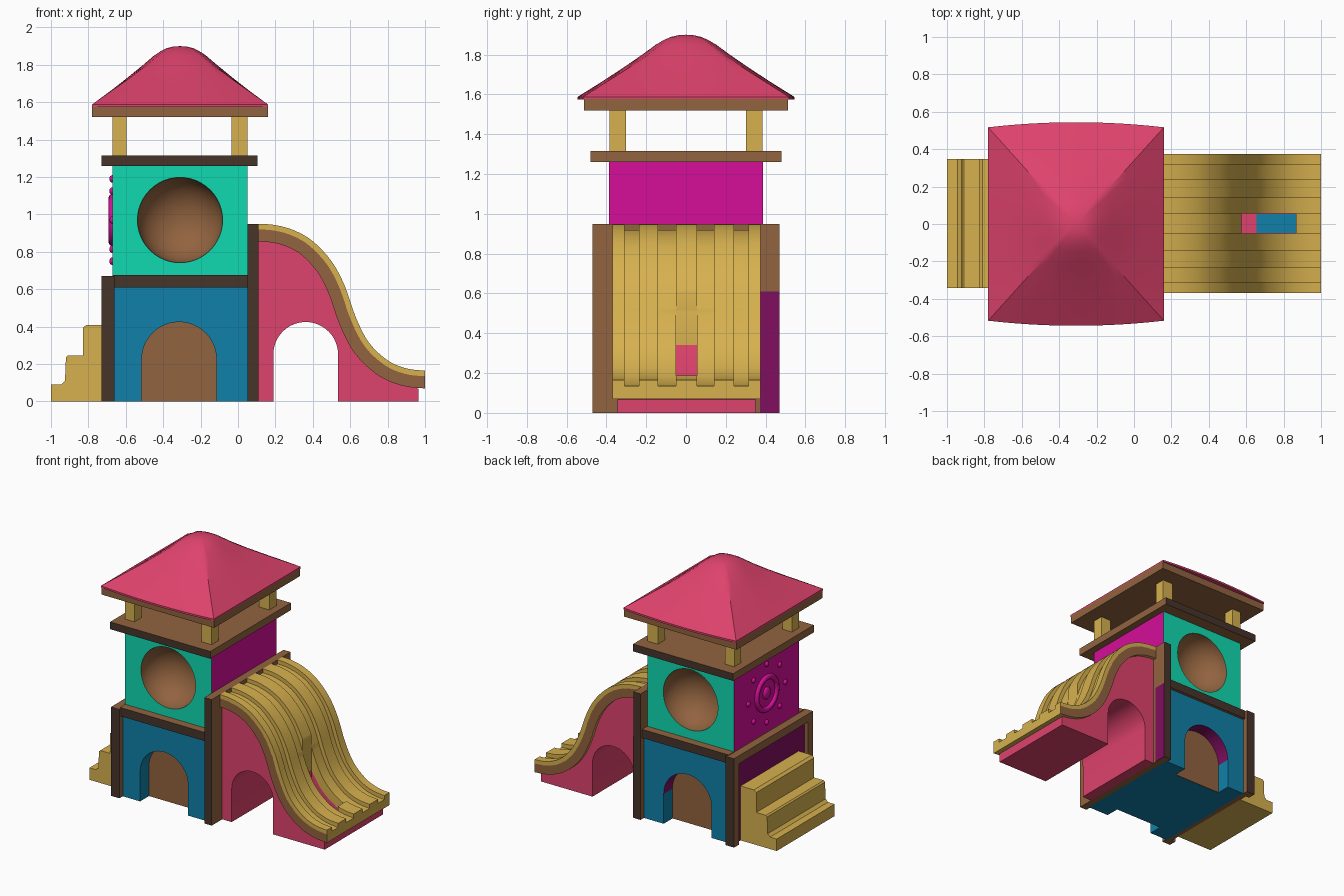
import bpy, bmesh, math
from mathutils import Vector

if "Cube" in bpy.data.objects:
    bpy.data.objects.remove(bpy.data.objects["Cube"])


def material(name, r, g, b):
    m = bpy.data.materials.new(name)
    m.diffuse_color = [((c / 255 + 0.055) / 1.055) ** 2.4 for c in (r, g, b)] + [1]
    m.use_nodes = True
    m.node_tree.nodes["Principled BSDF"].inputs["Base Color"].default_value = m.diffuse_color
    return m


PINK = material("pink", 222, 66, 108)
BROWN = material("brown", 146, 99, 63)
DARK = material("dark_brown", 70, 51, 42)
YELLOW = material("yellow", 215, 177, 79)
TEAL = material("teal", 16, 218, 176)
BLUE = material("blue", 16, 128, 168)
MAGENTA = material("magenta", 214, 14, 152)
PURPLE = material("dark_purple", 128, 14, 96)


def finish(name, bm, *mats):
    bmesh.ops.recalc_face_normals(bm, faces=bm.faces[:])
    me = bpy.data.meshes.new(name)
    bm.to_mesh(me)
    bm.free()
    ob = bpy.data.objects.new(name, me)
    bpy.context.collection.objects.link(ob)
    for m in mats:
        me.materials.append(m)
    return ob


def prism(name, pts, y0, y1, *mats):
    """Outline in x,z extruded along y."""
    bm = bmesh.new()
    a = [bm.verts.new((x, y0, z)) for x, z in pts]
    b = [bm.verts.new((x, y1, z)) for x, z in pts]
    bm.faces.new(a)
    bm.faces.new(b[::-1])
    for i in range(len(pts)):
        j = (i + 1) % len(pts)
        bm.faces.new((a[i], b[i], b[j], a[j]))
    return finish(name, bm, *mats)


def box(name, x0, x1, y0, y1, z0, z1, *mats):
    return prism(name, [(x0, z0), (x1, z0), (x1, z1), (x0, z1)], y0, y1, *mats)


def paint(ob, rule):
    for p in ob.data.polygons:
        p.material_index = rule(p.center, p.normal)


def cut(ob, cutter, keep=False):
    cutter.hide_render = True
    mod = ob.modifiers.new("cut", 'BOOLEAN')
    mod.operation, mod.solver, mod.object = 'DIFFERENCE', 'EXACT', cutter
    bpy.context.view_layer.objects.active = ob
    bpy.ops.object.modifier_apply(modifier=mod.name)
    if not keep:
        bpy.data.objects.remove(cutter)


def smooth(ob, deg=30):
    bpy.ops.object.select_all(action='DESELECT')
    ob.select_set(True)
    bpy.context.view_layer.objects.active = ob
    bpy.ops.object.shade_smooth_by_angle(angle=math.radians(deg))


def arch(cx, r, top, z0=0.0, n=24):
    """Arch outline, left foot over the top to right foot."""
    pts = [(cx - r, z0)]
    pts += [(cx - r * math.cos(math.pi * i / n), top - r + r * math.sin(math.pi * i / n)) for i in range(n + 1)]
    return pts + [(cx + r, z0)]


def dark_ends(ob):
    paint(ob, lambda c, n: 1 if abs(n.y) > 0.5 else 0)


# lower house with arched door recesses front and back
CX = -0.31
house = box("lower_house", -0.67, 0.06, -0.43, 0.43, 0, 0.61, BLUE, PURPLE)
for s, label in ((-1, "front"), (1, "back")):
    ya, yb = sorted((s * 0.32, s * 0.6))
    cut(house, prism("door_cutter", arch(CX - 0.005, 0.2, 0.425, -0.1), ya, yb))
    ya, yb = sorted((s * 0.318, s * 0.326))
    prism(label + "_door", arch(CX - 0.005, 0.1999, 0.4249, 0.001), ya, yb, BROWN)
paint(house, lambda c, n: 1 if c.y > 0.33 and abs(n.y) < 0.5 and abs(c.x - CX) < 0.25 and c.z > 0.22
      and c.z < 0.5 else 0)
smooth(house)

# frame pieces: middle band, side walls, deck
dark_ends(box("middle_band", -0.67, 0.06, -0.45, 0.45, 0.61, 0.675, BROWN, DARK))
dark_ends(box("slide_wall", 0.05, 0.11, -0.47, 0.47, 0, 0.95, BROWN, DARK))
box("slide_wall_panel", 0.108, 0.113, 0.372, 0.469, 0.001, 0.61, PURPLE)
wall = box("step_wall", -0.73, -0.66, -0.47, 0.47, 0, 0.67, BROWN, DARK, PURPLE)
cut(wall, box("panel_cutter", -0.8, -0.70, -0.41, 0.41, -0.1, 0.61))
paint(wall, lambda c, n: 2 if n.x < -0.5 and c.x > -0.72 else (1 if abs(n.y) > 0.5 and abs(c.y) > 0.45 else 0))
dark_ends(box("deck", -0.73, 0.105, -0.48, 0.48, 1.26, 1.315, BROWN, DARK))

# upper house with round dished windows
upper = box("upper_house", -0.67, 0.05, -0.388, 0.388, 0.67, 1.262, MAGENTA, TEAL, BROWN)
for s in (-1, 1):
    bm = bmesh.new()
    bmesh.ops.create_uvsphere(bm, u_segments=48, v_segments=24, radius=0.228)
    bmesh.ops.scale(bm, vec=(1, 0.9, 1), verts=bm.verts[:])
    bmesh.ops.translate(bm, vec=(CX, s * 0.39, 0.97), verts=bm.verts[:])
    cut(upper, finish("window_cutter", bm))
paint(upper, lambda c, n: 2 if abs(c.x - CX) < 0.24 and abs(c.y) < 0.387 and abs(c.z - 0.97) < 0.24
      else (1 if abs(n.y) > 0.5 else 0))
smooth(upper)

# ship wheel relief on the step side
bm = bmesh.new()
N, M = 32, 8
grid = []
for i in range(N):
    a = 2 * math.pi * i / N
    row = []
    for j in range(M):
        b = 2 * math.pi * j / M
        r = 0.12 + 0.02 * math.cos(b)
        row.append(bm.verts.new((-0.672 + 0.02 * math.sin(b), r * math.cos(a), 0.97 + r * math.sin(a))))
    grid.append(row)
for i in range(N):
    for j in range(M):
        k, l = (i + 1) % N, (j + 1) % M
        bm.faces.new((grid[i][j], grid[k][j], grid[k][l], grid[i][l]))
knobs = [(0, 0, 0.045)] + [(0.22 * math.cos(i * math.pi / 4), 0.22 * math.sin(i * math.pi / 4), 0.02) for i in range(8)]
for y, z, r in knobs:
    v = bmesh.ops.create_uvsphere(bm, u_segments=12, v_segments=8, radius=r)["verts"]
    bmesh.ops.scale(bm, vec=(0.45 if r > 0.03 else 0.8, 1, 1), verts=v)
    bmesh.ops.translate(bm, vec=(-0.672, y, 0.97 + z), verts=v)
smooth(finish("wheel_relief", bm, MAGENTA), 50)

# steps
prism("steps", [(-1, 0), (-0.70, 0), (-0.70, 0.41), (-0.81, 0.41), (-0.83, 0.395), (-0.83, 0.245), (-0.91, 0.245),
                (-0.92, 0.235), (-0.925, 0.11), (-0.945, 0.09), (-1, 0.09)], -0.342, 0.348, YELLOW)

# roof posts and trim
for x0, x1 in ((-0.672, -0.595), (-0.035, 0.05)):
    for y0, y1 in ((-0.385, -0.302), (0.302, 0.385)):
        box("roof_post", x0, x1, y0, y1, 1.31, 1.525, YELLOW)
box("roof_trim", -0.78, 0.16, -0.512, 0.512, 1.52, 1.578, BROWN)

# roof: square rings blending to a round cap
bm = bmesh.new()
S = 12
square = []
for i in range(4 * S):
    side, t = i // S, -1 + 2 * (i % S) / S
    square.append([(t, -1), (1, t), (-t, 1), (-1, -t)][side])
rings = []
for z, s in ((1.574, 1), (1.588, 1), (1.66, 0.79), (1.73, 0.595), (1.80, 0.41), (1.85, 0.285), (1.872, 0.215),
             (1.888, 0.15), (1.897, 0.08)):
    k = (1 - s) ** 2
    ring = []
    for u, v in square:
        d = math.hypot(u, v)
        x = u * 0.47 * (1 - k) + k * 0.5 * u / d
        y = v * (0.517 + 0.027 * (1 - u * u)) * (1 - k) + k * 0.52 * v / d
        ring.append(bm.verts.new((CX + s * x, s * y, z)))
    rings.append(ring)
for a, b in zip(rings, rings[1:]):
    for i in range(4 * S):
        j = (i + 1) % (4 * S)
        bm.faces.new((a[i], a[j], b[j], b[i]))
tip = bm.verts.new((CX, 0, 1.9))
for i in range(4 * S):
    bm.faces.new((rings[-1][i], rings[-1][(i + 1) % (4 * S)], tip))
bm.faces.new(rings[0][::-1])
smooth(finish("roof", bm, PINK), 35)

# slide curve, smoothed through a few points
key = [(0.11, 0.95), (0.2, 0.943), (0.3, 0.915), (0.4, 0.857), (0.5, 0.75), (0.57, 0.62), (0.63, 0.45),
       (0.7, 0.315), (0.8, 0.22), (0.9, 0.177), (1.0, 0.165)]
P = [Vector(p) for p in [(0.02, 0.952)] + key + [(1.1, 0.162)]]
top = []
for i in range(1, len(P) - 2):
    a, b, c, d = P[i - 1:i + 3]
    for t in (0, 0.25, 0.5, 0.75):
        top.append(0.5 * (2 * b + (c - a) * t + (2 * a - 5 * b + 4 * c - d) * t * t + (3 * b - a - 3 * c + d) * t ** 3))
top.append(P[-2])


def offset(dist):
    out = []
    for i, p in enumerate(top):
        if i in (0, len(top) - 1):
            n = Vector((0, 1))
        else:
            t = (top[i + 1] - top[i - 1]).normalized()
            n = Vector((-t.y, t.x))
        q = p - n * dist
        out.append((max(0.11, q.x), q.y))
    return out


slot = box("slot_cutter", 0.575, 0.867, -0.05, 0.055, 0.05, 1.2)
board = prism("slide_board", offset(0.03) + offset(0.095)[::-1], -0.37, 0.375, YELLOW, BROWN)
cut(board, slot, True)
paint(board, lambda c, n: 1 if abs(n.y) > 0.5 and abs(c.y) > 0.3 else 0)
smooth(board)
for y0, y1 in ((-0.37, -0.31), (-0.235, -0.14), (-0.05, 0.055), (0.14, 0.24), (0.315, 0.375)):
    ridge = prism("slide_ridge", offset(0) + offset(0.032)[::-1], y0, y1, YELLOW)
    if y0 == -0.05:
        cut(ridge, slot, True)
    smooth(ridge)

# slide support with tunnel
under = [p for p in offset(0.093) if p[0] < 0.955]
base = prism("slide_support", under + [(0.965, 0.068), (0.965, 0)] + arch(0.362, 0.173, 0.425)[::-1] + [(0.11, 0)],
             -0.345, 0.35, PINK)
cut(base, slot)
smooth(base)
box("slot_floor", 0.655, 0.866, -0.049, 0.054, 0.049, 0.056, BLUE)
